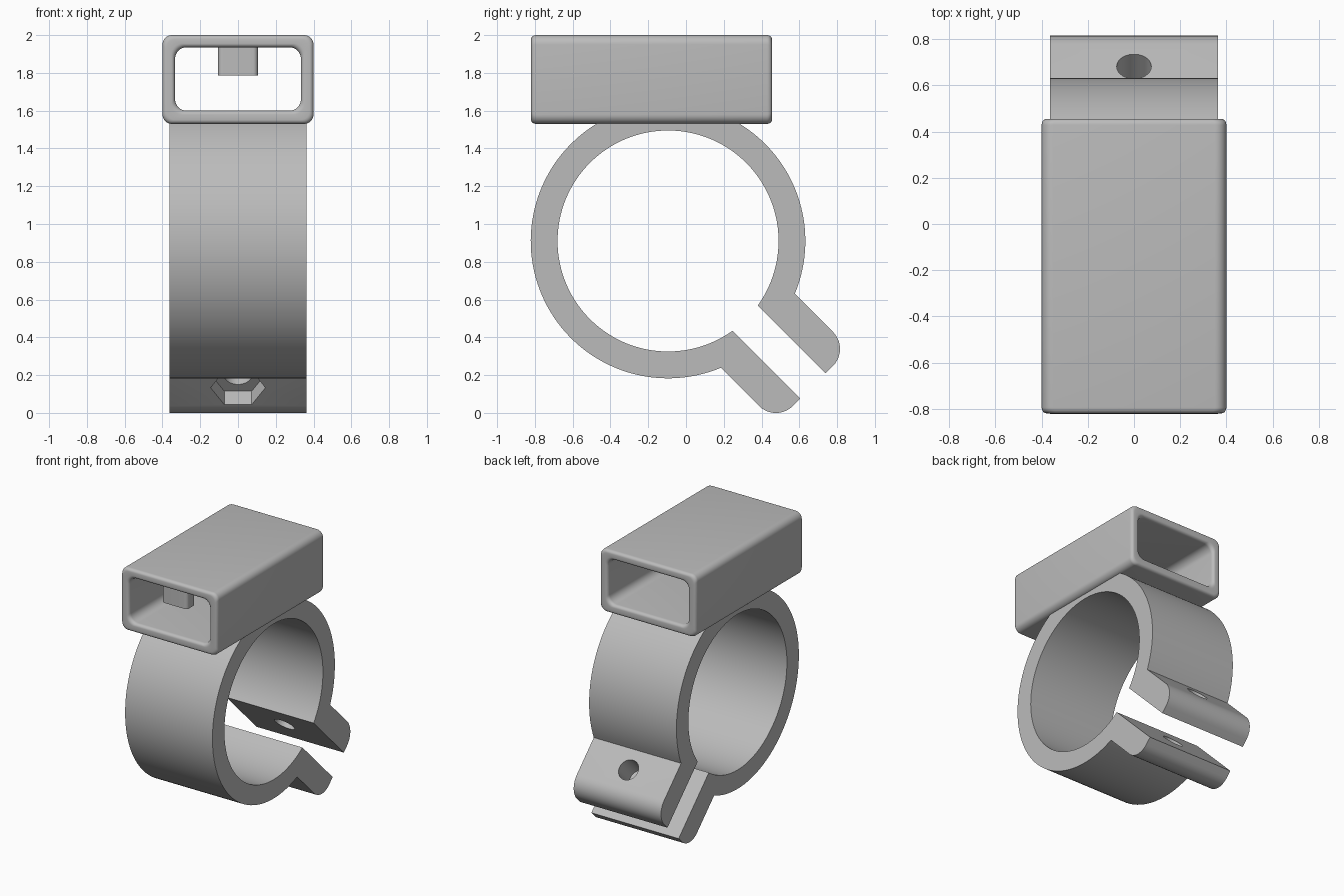
import bpy, bmesh, math
from mathutils import Matrix, Vector

cube = bpy.data.objects.get("Cube")
if cube:
    bpy.data.objects.remove(cube, do_unlink=True)

grey = bpy.data.materials.new("plain grey")
grey.use_nodes = True
grey.diffuse_color = (0.5, 0.5, 0.5, 1)
grey.node_tree.nodes["Principled BSDF"].inputs["Base Color"].default_value = (0.5, 0.5, 0.5, 1)


def arc(cx, cy, r, start, end, n):
    """Points along an arc, angles in radians."""
    steps = [start + (end - start) * i / n for i in range(n + 1)]
    return [(cx + r * math.cos(a), cy + r * math.sin(a)) for a in steps]


def rounded_rect(x0, x1, y0, y1, r, n=8):
    q = math.pi / 2
    corners = [(x1 - r, y1 - r), (x0 + r, y1 - r), (x0 + r, y0 + r), (x1 - r, y0 + r)]
    return [p for i, c in enumerate(corners) for p in arc(*c, r, i * q, (i + 1) * q, n)]


def finish(name, bm):
    bmesh.ops.recalc_face_normals(bm, faces=bm.faces)
    mesh = bpy.data.meshes.new(name)
    bm.to_mesh(mesh)
    bm.free()
    mesh.materials.append(grey)
    obj = bpy.data.objects.new(name, mesh)
    bpy.context.collection.objects.link(obj)
    return obj


def prism(name, points, lo, hi, matrix=Matrix()):
    """Extrude a flat outline along local z, then place it."""
    bm = bmesh.new()
    rings = [[bm.verts.new(matrix @ Vector((x, y, h))) for x, y in points] for h in (lo, hi)]
    for ring in rings:
        bm.faces.new(ring)
    for i in range(len(points)):
        bm.faces.new((rings[0][i - 1], rings[0][i], rings[1][i], rings[1][i - 1]))
    return finish(name, bm)


def activate(obj):
    bpy.ops.object.select_all(action='DESELECT')
    obj.select_set(True)
    bpy.context.view_layer.objects.active = obj


def smooth(obj):
    activate(obj)
    bpy.ops.object.shade_smooth_by_angle(angle=math.radians(30))


def cut(obj, cutter):
    mod = obj.modifiers.new("cut", 'BOOLEAN')
    mod.operation, mod.solver, mod.object = 'DIFFERENCE', 'EXACT', cutter
    activate(obj)
    bpy.ops.object.modifier_apply(modifier=mod.name)
    bpy.data.objects.remove(cutter, do_unlink=True)


# Split ring clamp: outline in (along the split, across the split)
CY, CZ = -0.095, 0.91
INNER, OUTER, WIDTH = 0.585, 0.727, 0.363
GAP, EAR, TIP, ROUND = 0.094, 0.277, 1.085, 0.127
a, b, turn = math.asin(GAP / INNER), math.asin(EAR / OUTER), 2 * math.pi
end_arc = arc(TIP - ROUND, EAR - ROUND, ROUND, math.pi / 2, 0, 10)

outline = arc(0, 0, INNER, a, turn - a, 120)
outline += [(TIP, -GAP)] + [(u, -v) for u, v in reversed(end_arc)]
outline += arc(0, 0, OUTER, turn - b, b, 120)
outline += end_arc + [(TIP, GAP)]

# Turn the split down and back; flatten the crown inside the sleeve floor
s = math.sqrt(0.5)
side = [(CY + (u + v) * s, min(CZ + (v - u) * s, 1.57)) for u, v in outline]
along_x = Matrix(((0, 0, 1, 0), (1, 0, 0, 0), (0, 1, 0, 0), (0, 0, 0, 1)))
clamp = prism("ring_clamp", side, -WIDTH, WIDTH, along_x)

# Bolt hole through both ears, and the hexagonal nut pocket
tilted = Matrix.Translation((0, CY, CZ)) @ Matrix.Rotation(-math.pi / 4, 4, 'X')
BOLT = 0.822
cut(clamp, prism("bolt_cutter", arc(0, BOLT, 0.075, 0, turn, 40)[:-1], -0.45, 0.45, tilted))
cut(clamp, prism("nut_cutter", arc(0, BOLT, 0.145, 0, turn, 6)[:-1], -0.45, -0.177, tilted))
smooth(clamp)

# Rectangular sleeve with rounded rims
outer = rounded_rect(-0.4, 0.4, 1.53, 2.0, 0.05)
inner = rounded_rect(-0.333, 0.333, 1.6, 1.935, 0.06)
bm = bmesh.new()
loops = [[bm.verts.new((x, y, z)) for x, z in shape]
         for shape, y in ((outer, -0.82), (outer, 0.455), (inner, 0.455), (inner, -0.82))]
for k in range(4):
    p, q = loops[k - 1], loops[k]
    for i in range(len(outer)):
        bm.faces.new((p[i - 1], p[i], q[i], q[i - 1]))
sleeve = finish("sleeve", bm)
bevel = sleeve.modifiers.new("rim", 'BEVEL')
bevel.width, bevel.segments = 0.026, 5
bevel.limit_method, bevel.angle_limit = 'ANGLE', math.radians(60)
bevel.use_clamp_overlap = False
activate(sleeve)
bpy.ops.object.modifier_apply(modifier=bevel.name)
smooth(sleeve)

# Small stop hanging from the sleeve ceiling near the front
stop = prism("stop_peg", rounded_rect(-0.105, 0.105, -0.755, -0.655, 0.025), 1.785, 1.95)
smooth(stop)
